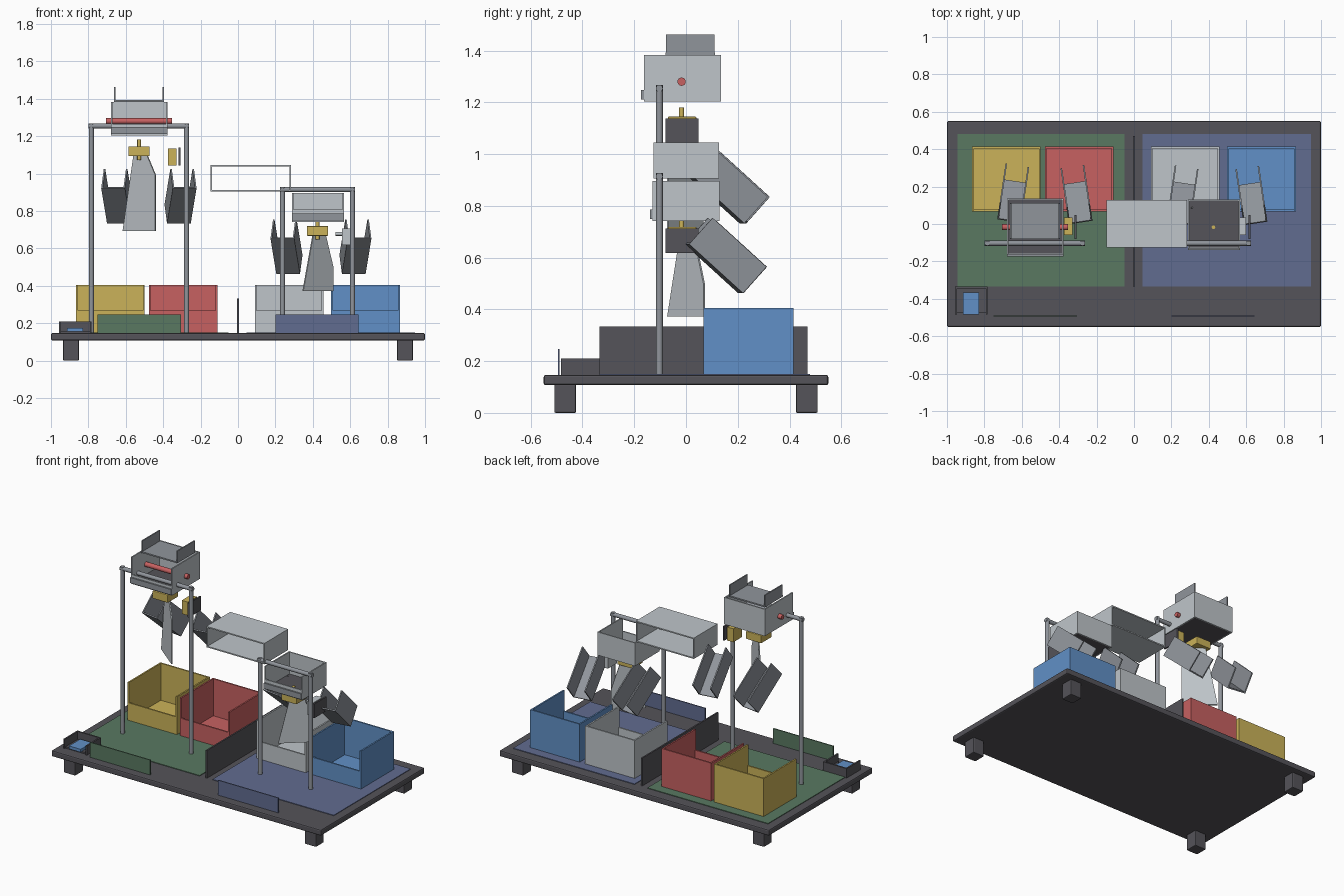
import bpy, bmesh, math
from mathutils import Matrix, Vector

cube = bpy.data.objects.get("Cube")
if cube:
    bpy.data.objects.remove(cube)


def material(name, *rgb):
    m = bpy.data.materials.new(name)
    m.use_nodes = True
    m.diffuse_color = (*rgb, 1)
    m.node_tree.nodes["Principled BSDF"].inputs["Base Color"].default_value = (*rgb, 1)
    return m


silver = material("silver", .52, .56, .59)
yellow = material("yellow", .6, .45, .1)
red = material("red", .57, .12, .12)
blue = material("blue", .12, .28, .57)
dark = material("charcoal", .09, .087, .1)
gray = material("steel_gray", .28, .3, .33)
green = material("green", .1, .19, .12)
slate = material("slate_blue", .12, .15, .28)


def finish(name, bm, mat):
    bmesh.ops.recalc_face_normals(bm, faces=bm.faces)
    mesh = bpy.data.meshes.new(name)
    bm.to_mesh(mesh)
    bm.free()
    mesh.materials.append(mat)
    ob = bpy.data.objects.new(name, mesh)
    bpy.context.collection.objects.link(ob)
    return ob


def add_box(bm, x, y, z):
    lo, hi = Vector((x[0], y[0], z[0])), Vector((x[1], y[1], z[1]))
    mat = Matrix.Translation((lo + hi) / 2) @ Matrix.Diagonal((*(hi - lo), 1))
    bmesh.ops.create_cube(bm, size=1, matrix=mat)


def box(name, mat, x, y, z, bevel=0):
    bm = bmesh.new()
    add_box(bm, x, y, z)
    ob = finish(name, bm, mat)
    if bevel:
        mod = ob.modifiers.new("bevel", "BEVEL")
        mod.width, mod.segments = bevel, 2
    return ob


def rod(name, mat, start, end, radius, sides=16):
    a, b = Vector(start), Vector(end)
    d = b - a
    bm = bmesh.new()
    bmesh.ops.create_cone(bm, cap_ends=True, segments=sides, radius1=radius,
                          radius2=radius, depth=d.length,
                          matrix=Matrix.Translation((a + b) / 2) @ d.to_track_quat("Z", "Y").to_matrix().to_4x4())
    ob = finish(name, bm, mat)
    for p in ob.data.polygons:
        p.use_smooth = len(p.vertices) == 4
    for e in ob.data.edges:
        e.use_edge_sharp = any(len(p.vertices) > 4 and set(e.vertices) <= set(p.vertices)
                               for p in ob.data.polygons)
    return ob


def open_bin(name, mat, x, y, z, lip, t=.01, floor=True):
    """Open-topped bin whose front wall stops at the lip height."""
    bm = bmesh.new()
    add_box(bm, (x[0], x[0] + t), y, z)
    add_box(bm, (x[1] - t, x[1]), y, z)
    inner = (x[0] + t, x[1] - t)
    add_box(bm, inner, (y[1] - t, y[1]), z)
    if lip:
        add_box(bm, inner, (y[0], y[0] + t), (z[0], lip))
    if floor:
        add_box(bm, inner, (y[0] + t, y[1] - t), (z[0], z[0] + t))
    return finish(name, bm, mat)


# Base board, feet, mats and divider
DECK = .147
box("base_board", dark, (-1, 1), (-.55, .55), (.107, DECK), .008)
for sx, side in ((-1, "right"), (1, "left")):
    for sy, end in ((-1, "front"), (1, "back")):
        x, y = sx * .893, sy * .467
        box(f"{end}_{side}_foot", dark, (x - .042, x + .042), (y - .042, y + .042), (0, .11), .005)
box("green_mat", green, (-.945, -.05), (-.335, .48), (DECK, .151))
box("blue_mat", slate, (.045, .945), (-.335, .48), (DECK, .151))
box("divider", dark, (-.005, .005), (-.335, .47), (DECK, .333))
box("green_front_panel", green, (-.75, -.305), (-.495, -.488), (DECK, .247))
box("blue_front_panel", slate, (.2, .645), (-.495, -.488), (DECK, .247))

# Collecting bins
for name, mat, x in (("yellow", yellow, -.866), ("red", red, -.477),
                     ("silver", silver, .09), ("blue", blue, .498)):
    open_bin(name + "_bin", mat, (x, x + .367), (.067, .415), (DECK, .405), .268)

# Small tray with pad
open_bin("small_tray", dark, (-.957, -.782), (-.484, -.335), (DECK, .21), 0)
box("tray_pad", blue, (-.915, -.828), (-.484, -.365), (.155, .175))


# Gantry stands
def stand(name, left, right, top):
    y = -.103
    for x, side in ((left, "right"), (right, "left")):
        rod(f"{name}_{side}_post", gray, (x, y, DECK), (x, y, top), .0135)
    rod(name + "_crossbar", gray, (left - .014, y, top - .014), (right + .014, y, top - .014), .0135)


stand("tall_stand", -.784, -.275, 1.268)
stand("short_stand", .238, .612, .928)


# Hoppers with dark floor and a front slat
def hopper(name, x, y, z, lip):
    open_bin(name, silver, x, y, z, lip, .008, False)
    box(name + "_floor", dark, (x[0] + .008, x[1] - .008), (y[0] + .008, y[1] - .008), (z[0], z[0] + .008))
    box(name + "_slat", gray, x, (y[0] - .01, y[0]), (z[0] + .008, z[0] + .045))


hopper("tall_hopper", (-.679, -.376), (-.163, .135), (1.203, 1.383), 1.265)
hopper("short_hopper", (.288, .566), (-.13, .13), (.742, .897), .808)
rod("red_axle", red, (-.706, -.017, 1.28), (-.354, -.017, 1.28), .016)
box("top_tray", gray, (-.663, -.396), (-.08, .112), (1.383, 1.392))
for x, side in ((-.663, "right"), (-.404, "left")):
    box(f"top_tray_{side}_ear", gray, (x, x + .008), (-.077, .11), (1.383, 1.463))

# Sleeve open at front and back
bm = bmesh.new()
for z in (.905, 1.037):
    add_box(bm, (-.147, .283), (-.125, .127), (z, z + .008))
for x in (-.147, .275):
    add_box(bm, (x, x + .008), (-.125, .127), (.913, 1.037))
finish("feed_sleeve", bm, silver)


# Motors with shafts, side motors and sensor plates
def drive(name, x, z, side_x, side_mat):
    box(name + "_motor", yellow, (x - .057, x + .057), (-.07, .04), (z, z + .052), .004)
    rod(name + "_shaft", yellow, (x, -.017, z - .02), (x, -.017, z + .088), .01, 12)
    box(name + "_side_motor", side_mat, (side_x, side_x + .045), (-.06, .035), (z - .05, z + .04))
    box(name + "_sensor_plate", dark, (side_x + .058, side_x + .067), (-.08, .048), (z - .05, z + .045))


drive("tall", -.529, 1.093, -.375, yellow)
drive("short", .425, .667, .555, silver)
rod("short_side_shaft", silver, (.52, -.01, .677), (.56, -.01, .677), .01, 12)


# Swinging deflector flaps, upright plates turned about z
def flap(name, start, end, bottom, corner, top):
    a, b = Vector(start), Vector(end)
    side = (b - a).orthogonal().normalized() * .004
    outline = ((0, bottom), (1, bottom), (1, corner), (.75, top), (.33, top))
    bm = bmesh.new()
    face = bm.faces.new([bm.verts.new((*(a.lerp(b, u) - side), z)) for u, z in outline])
    ext = bmesh.ops.extrude_face_region(bm, geom=[face])["geom"]
    bmesh.ops.translate(bm, vec=(*(side * 2), 0), verts=[v for v in ext if isinstance(v, bmesh.types.BMVert)])
    finish(name, bm, silver)


flap("tall_flap", (-.615, .07), (-.44, -.07), .692, .99, 1.095)
flap("short_flap", (.347, -.07), (.508, .07), .372, .5, .67)


# U-shaped chutes sloping down to the back
def chute(name, x, y, z, yaw):
    width, length, height, t = .064, .283, .137, .008
    bm = bmesh.new()
    add_box(bm, (-width, width), (0, length), (0, t))
    for s in (-width, width - t):
        add_box(bm, (s, s + t), (0, length), (t, height))
    ob = finish(name, bm, gray)
    ob.matrix_world = (Matrix.Translation((x, y, z)) @ Matrix.Rotation(math.radians(yaw), 4, "Z")
                       @ Matrix.Rotation(math.radians(-42), 4, "X"))


chute("tall_right_chute", -.668, .016, .922, -8.5)
chute("tall_left_chute", -.285, .008, .922, 8.5)
chute("short_right_chute", .237, .005, .652, -8.5)
chute("short_left_chute", .65, .003, .652, 8.5)
